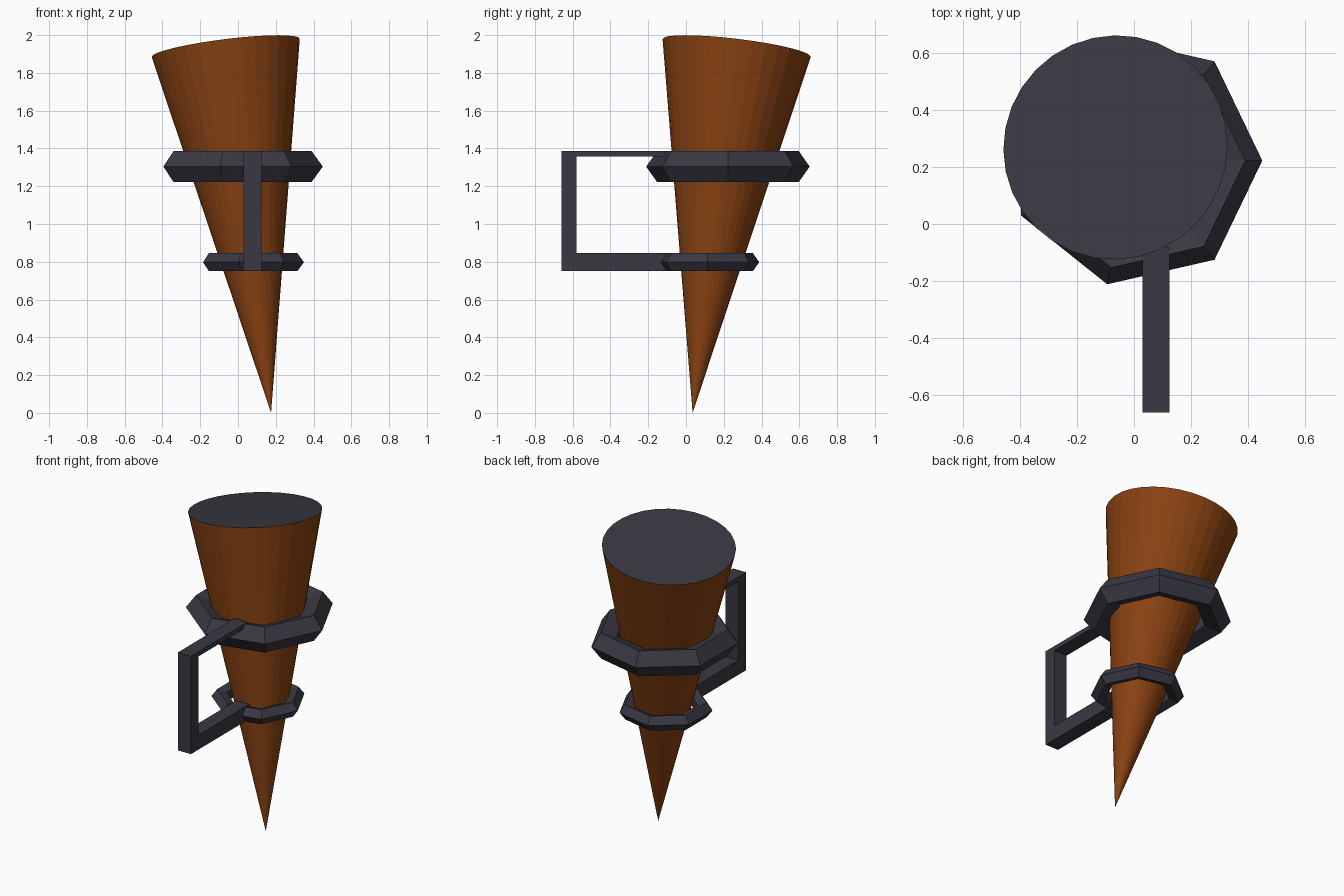
import bpy
import bmesh
from mathutils import Vector, Matrix

cube = bpy.data.objects.get("Cube")
if cube:
    bpy.data.objects.remove(cube, do_unlink=True)


def material(name, colour):
    mat = bpy.data.materials.new(name)
    mat.use_nodes = True
    mat.diffuse_color = (*colour, 1)
    mat.node_tree.nodes["Principled BSDF"].inputs["Base Color"].default_value = (*colour, 1)
    return mat


wood = material("brown wood", (0.25, 0.054, 0.006))
iron = material("dark iron", (0.042, 0.039, 0.055))


def add_object(name, bm, *mats):
    mesh = bpy.data.meshes.new(name)
    bmesh.ops.recalc_face_normals(bm, faces=bm.faces)
    bm.to_mesh(mesh)
    bm.free()
    for mat in mats:
        mesh.materials.append(mat)
    obj = bpy.data.objects.new(name, mesh)
    bpy.context.collection.objects.link(obj)
    return obj


# Leaning wooden cone, point down, with a dark cap
tip = Vector((0.175, 0.035, 0.0))
top = Vector((-0.065, 0.268, 1.932))
axis = top - tip
bm = bmesh.new()
bmesh.ops.create_cone(bm, cap_ends=True, segments=32, radius1=0, radius2=0.395, depth=axis.length)
bmesh.ops.remove_doubles(bm, verts=bm.verts, dist=0.0001)
for face in bm.faces:
    face.material_index = 1 if len(face.verts) > 4 else 0
lean = axis.to_track_quat("Z", "Y").to_matrix().to_4x4()
bmesh.ops.transform(bm, matrix=Matrix.Translation((tip + top) / 2) @ lean, verts=bm.verts)
add_object("torch_cone", bm, wood, iron)


# Seven-sided iron rings with a five-sided section
def ring(name, centre, outer, thickness):
    bpy.ops.mesh.primitive_torus_add(
        location=centre, major_segments=7, minor_segments=5,
        major_radius=outer - thickness, minor_radius=thickness)
    obj = bpy.context.object
    obj.name = name
    obj.data.materials.append(iron)


ring("upper_ring", (0.005, 0.222, 1.304), 0.444, 0.087)
ring("lower_ring", (0.068, 0.114, 0.798), 0.281, 0.05)

# Wall bracket: a C-shaped side profile extruded across its width
profile = [(-0.06, 0.752), (-0.66, 0.752), (-0.66, 1.387), (-0.08, 1.387),
           (-0.08, 1.357), (-0.58, 1.357), (-0.58, 0.847), (-0.06, 0.847)]
bm = bmesh.new()
side = bm.faces.new([bm.verts.new((0.03, y, z)) for y, z in profile])
extruded = bmesh.ops.extrude_face_region(bm, geom=[side])["geom"]
moved = [v for v in extruded if isinstance(v, bmesh.types.BMVert)]
bmesh.ops.translate(bm, verts=moved, vec=(0.094, 0, 0))
add_object("wall_bracket", bm, iron)
